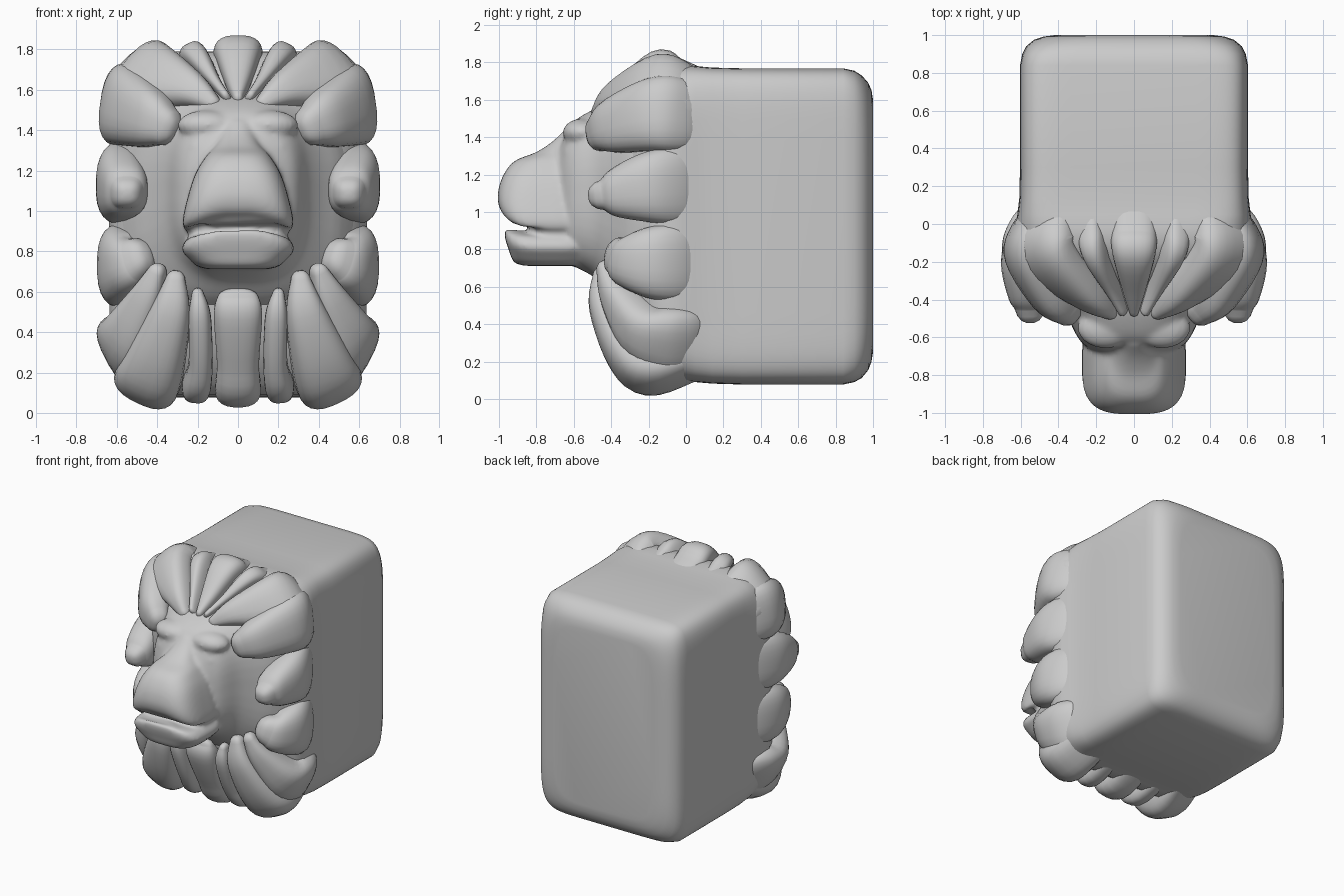
import bpy, bmesh
from math import sin, cos, pi, radians
from mathutils import Vector

if "Cube" in bpy.data.objects:
    bpy.data.objects.remove(bpy.data.objects["Cube"])

X, Y, Z = Vector((1, 0, 0)), Vector((0, 1, 0)), Vector((0, 0, 1))


def spline(secs, n):
    """Catmull-Rom resampling of tuples of numbers."""
    out = []
    for i in range(len(secs) - 1):
        p = [secs[max(0, min(len(secs) - 1, i + k))] for k in (-1, 0, 1, 2)]
        for j in range(n):
            t = j / n
            out.append(tuple(.5 * (2 * b + (c - a) * t + (2 * a - 5 * b + 4 * c - d) * t * t
                                   + (3 * b - a - 3 * c + d) * t ** 3) for a, b, c, d in zip(*p)))
    return out + [tuple(secs[-1])]


def skin(bm, rings, seg):
    """Skin superellipse rings given as (centre, U, V, exponent)."""
    loops, faces = [], []
    for c, u, v, e in rings:
        loop = []
        for k in range(seg):
            a = 2 * pi * (k + .5) / seg
            f = lambda q: (1 if q > 0 else -1) * abs(q) ** (2 / e)
            loop.append(bm.verts.new(c + u * f(cos(a)) + v * f(sin(a))))
        loops.append(loop)
    for a, b in zip(loops, loops[1:]):
        for k in range(seg):
            m = (k + 1) % seg
            faces.append(bm.faces.new((a[k], a[m], b[m], b[k])))
    faces += [bm.faces.new(loops[0]), bm.faces.new(loops[-1])]
    bmesh.ops.recalc_face_normals(bm, faces=faces)
    return [v for lp in loops for v in lp]


def finish(name, bm, mirror=False, angle=50):
    me = bpy.data.meshes.new(name)
    bm.to_mesh(me)
    bm.free()
    ob = bpy.data.objects.new(name, me)
    bpy.context.collection.objects.link(ob)
    if mirror:
        ob.modifiers.new("mirror", 'MIRROR').use_mirror_merge = False
    bpy.context.view_layer.objects.active = ob
    ob.select_set(True)
    bpy.ops.object.shade_smooth_by_angle(angle=radians(angle))
    ob.select_set(False)
    return ob


def along_y(bm, secs, seg):
    """Sections (y, z low, z high, half width, exponent)."""
    return skin(bm, [(Vector((0, y, (lo + hi) / 2)), X * w, Z * (hi - lo) / 2, e)
                     for y, lo, hi, w, e in secs], seg)


def along_z(bm, secs, seg=40):
    """Sections (z, y front, y back, half width, exponent)."""
    return skin(bm, [(Vector((0, (f + b) / 2, z)), X * w, Y * (b - f) / 2, e)
                     for z, f, b, w, e in secs], seg)


def tuft(name, angle, secs, mirror=True):
    """Mane lock: sections (x, y, z, half width, half thickness)."""
    side = Vector((-sin(radians(angle)), 0, cos(radians(angle))))
    s = spline(secs, 5)
    pts = [Vector(q[:3]) for q in s]
    rings = []
    for i, q in enumerate(s):
        t = (pts[min(i + 1, len(s) - 1)] - pts[max(i - 1, 0)]).normalized()
        sd = (side - t * side.dot(t)).normalized()
        rings.append((pts[i], sd * q[3], sd.cross(t) * q[4], 2.6))
    # rounded front end
    c, u, v, e = rings[0]
    t = (pts[1] - pts[0]).normalized() * min(secs[0][3:])
    rings[:0] = [(c - t * k, u * r, v * r, e) for k, r in ((.9, .3), (.75, .6), (.4, .88))]
    bm = bmesh.new()
    skin(bm, rings, 24)
    finish(name, bm, mirror)


# stone block with rounded back, flaring slightly then narrowing beneath the mane
bm = bmesh.new()
along_y(bm, [(1, .25, 1.6, .42, 6), (.992, .2, 1.65, .48, 6.5), (.975, .155, 1.69, .53, 7),
             (.94, .112, 1.73, .572, 8), (.9, .09, 1.755, .592, 9), (.84, .077, 1.768, .604, 10),
             (.3, .077, 1.768, .604, 10), (.14, .082, 1.772, .607, 10), (.05, .09, 1.78, .618, 9),
             (-.02, .09, 1.79, .632, 7), (-.1, .09, 1.785, .638, 6), (-.18, .14, 1.75, .61, 5),
             (-.28, .3, 1.66, .53, 4.5), (-.36, .5, 1.57, .42, 3.5)], 64)
finish("block", bm)

# upper mane
tuft("crown_lock", 90, [(0, -.46, 1.55, .025, .04), (0, -.35, 1.63, .06, .06), (0, -.15, 1.775, .115, .09),
                        (0, -.05, 1.755, .12, .07), (0, .12, 1.7, .11, .05)], False)
tuft("crown_side_lock", 62, [(.055, -.46, 1.56, .02, .04), (.11, -.34, 1.63, .03, .06), (.2, -.16, 1.755, .06, .08),
                             (.225, -.05, 1.735, .07, .07), (.24, .12, 1.68, .06, .05)])
tuft("upper_corner_lock", 44, [(.12, -.46, 1.53, .04, .05), (.24, -.37, 1.6, .1, .09), (.455, -.17, 1.66, .2, .12),
                               (.47, -.04, 1.63, .2, .12), (.42, .12, 1.55, .17, .06)])
tuft("temple_lock", 8, [(.36, -.46, 1.42, .1, .08), (.44, -.38, 1.46, .15, .11), (.56, -.17, 1.52, .2, .12),
                        (.56, -.04, 1.52, .2, .09), (.49, .1, 1.5, .16, .05)])

# side mane
tuft("ear_lock", 0, [(.55, -.45, 1.09, .08, .08), (.555, -.38, 1.1, .13, .11), (.585, -.2, 1.13, .19, .12),
                     (.575, -.06, 1.14, .205, .085), (.51, .1, 1.14, .18, .04)])
tuft("cheek_lock", 0, [(.5, -.35, .76, .11, .09), (.54, -.3, .74, .15, .115), (.585, -.18, .73, .195, .115),
                       (.575, -.05, .73, .205, .085), (.51, .1, .73, .17, .04)])

# beard
tuft("lower_corner_lock", -25, [(.4, -.43, .7, .045, .05), (.455, -.37, .56, .09, .09), (.535, -.24, .38, .15, .13),
                                (.55, -.12, .32, .19, .12), (.53, -.01, .3, .19, .09), (.47, .1, .29, .15, .05)])
tuft("beard_outer_lock", -64, [(.31, -.45, .66, .05, .05), (.335, -.43, .5, .1, .09), (.41, -.31, .26, .15, .125),
                               (.45, -.19, .155, .165, .12), (.44, .04, .18, .14, .06)])
tuft("beard_inner_lock", -87, [(.2, -.455, .59, .03, .04), (.19, -.43, .48, .055, .075), (.185, -.31, .25, .06, .095),
                               (.205, -.2, .135, .07, .09), (.22, .04, .16, .06, .05)])
tuft("beard_middle_lock", -90, [(0, -.455, .58, .1, .04), (0, -.43, .49, .12, .08), (0, -.31, .25, .105, .09),
                                (0, -.2, .125, .115, .1), (0, .04, .16, .11, .05)], False)

# face: head funnel, muzzle, jaw and brows fused into one soft skin
bm = bmesh.new()
along_y(bm, spline([(-.2, .38, 1.66, .59, 3), (-.32, .5, 1.62, .51, 3), (-.41, .57, 1.58, .42, 2.9),
                    (-.49, .65, 1.55, .355, 2.8), (-.58, .7, 1.5, .31, 2.8), (-.63, .72, 1.45, .275, 2.8),
                    (-.67, .74, 1.37, .22, 2.8), (-.72, .78, 1.3, .14, 2.5)], 3), 48)
muzzle = along_z(bm, spline([(1.45, -.64, -.45, .07, 2.5), (1.38, -.71, -.45, .09, 2.6), (1.32, -.8, -.48, .115, 2.8),
                             (1.27, -.92, -.5, .16, 3), (1.18, -.985, -.5, .215, 3.2), (1.08, -1.008, -.5, .255, 3.4),
                             (1.01, -.99, -.5, .275, 3.5), (.975, -.95, -.5, .265, 3.5)], 4))
along_z(bm, [(.76, -.8, -.5, .2, 4), (.9, -.84, -.5, .25, 4), (1.1, -.86, -.5, .22, 4)])
jaw = along_z(bm, spline([(.712, -.86, -.5, .15, 3), (.73, -.92, -.5, .21, 3.2), (.79, -.945, -.5, .26, 3.5),
                          (.85, -.965, -.5, .28, 3.5), (.9, -.97, -.52, .265, 3.5), (.915, -.955, -.55, .245, 3.5)], 3))
# lips droop toward the corners
for v in muzzle:
    v.co.z -= .95 * v.co.x ** 2 * max(0, min(1, (1.2 - v.co.z) / .22))
for v in jaw:
    v.co.z -= .8 * v.co.x ** 2 * max(0, min(1, (v.co.z - .76) / .15))
# broad brows over closed lids
for s in (-1, 1):
    for x, y, z, rx, ry, rz in ((.15, -.55, 1.425, .15, .11, .075), (.175, -.59, 1.315, .085, .07, .05)):
        r = bmesh.ops.create_uvsphere(bm, u_segments=20, v_segments=12, radius=1)
        for v in r["verts"]:
            v.co = Vector((s * x + v.co.x * rx, y + v.co.y * ry, z + v.co.z * rz))
face = finish("face", bm, angle=180)
rm = face.modifiers.new("fuse", 'REMESH')
rm.mode = 'VOXEL'
rm.voxel_size = .014
rm.use_smooth_shade = True
sm = face.modifiers.new("soften", 'SMOOTH')
sm.factor = .5
sm.iterations = 8
